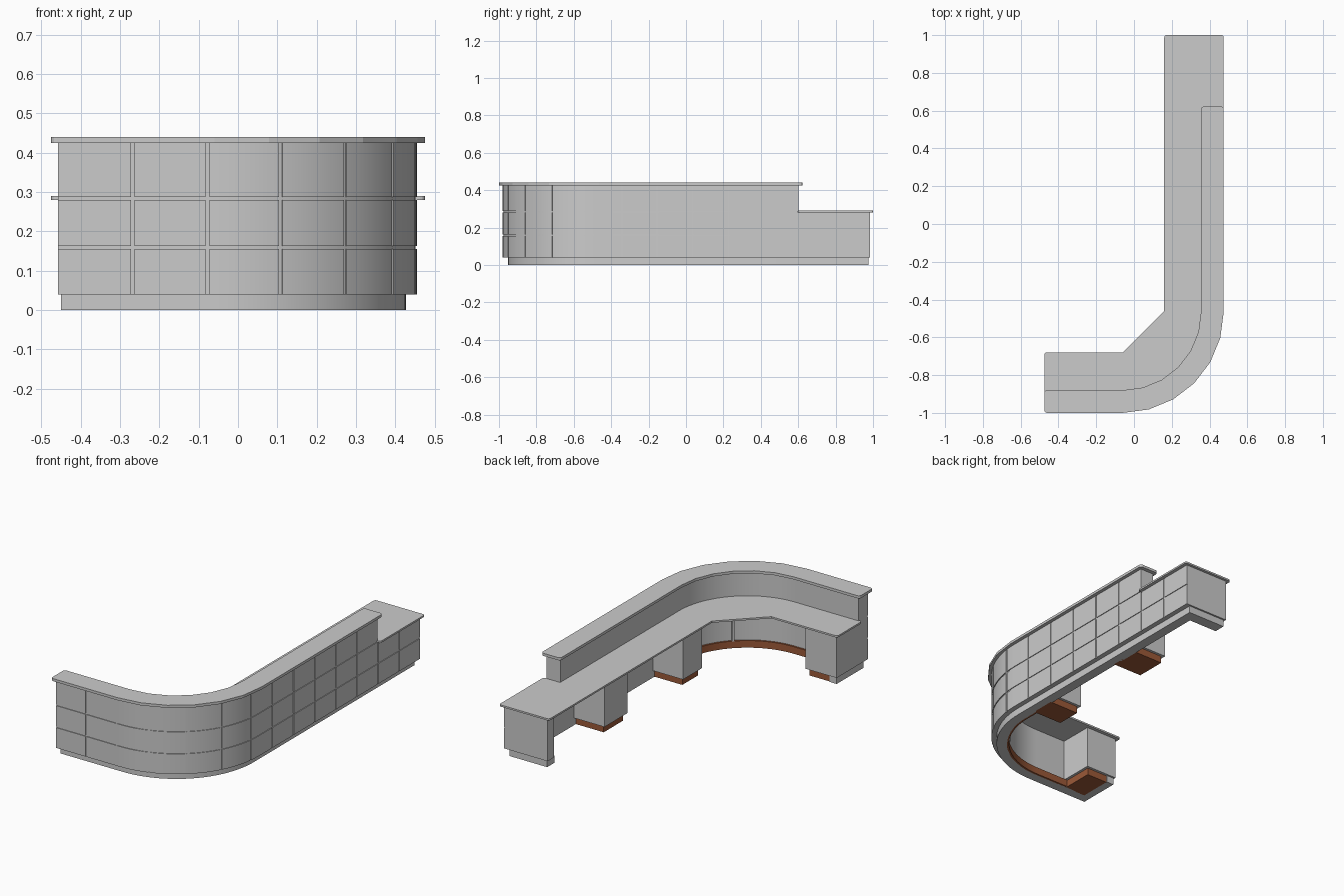
import bpy, bmesh, math

if "Cube" in bpy.data.objects:
    bpy.data.objects.remove(bpy.data.objects["Cube"])

CX, CY = -0.06, -0.465            # centre of the rounded corner
RW = 0.515                        # outer radius of the facing
X0 = -0.457                       # left end of the wall
L1, L2 = CX - X0, RW * math.pi / 2
brown = bpy.data.materials.new("brown_base")
brown.diffuse_color = (0.33, 0.10, 0.04, 1)
brown.use_nodes = True
brown.node_tree.nodes["Principled BSDF"].inputs["Base Color"].default_value = brown.diffuse_color


def path(r, x0, y1, n=24):
    """Line along the front, round the corner and up the side, at offset r."""
    pts = [(x0, CY - r)] if x0 < CX else []
    for i in range(n + 1):
        a = i / n * math.pi / 2
        pts.append((CX + r * math.sin(a), CY - r * math.cos(a)))
    return pts + ([(CX + r, y1)] if y1 > CY else [])


def band(r0, r1, x0, y1, n=24):
    return path(r1, x0, y1, n) + path(r0, x0, y1, n)[::-1]


def rect(x0, x1, y0, y1):
    return [(x0, y0), (x1, y0), (x1, y1), (x0, y1)]


def solid(name, prisms, mat=None, corner=0, smooth=True):
    """Extrude outlines (points, z0, z1) into one object; optionally round square corners."""
    bm = bmesh.new()
    for pts, z0, z1 in prisms:
        f = bm.faces.new([bm.verts.new((x, y, z0)) for x, y in pts])
        ext = bmesh.ops.extrude_face_region(bm, geom=[f])
        top = [v for v in ext["geom"] if isinstance(v, bmesh.types.BMVert)]
        bmesh.ops.translate(bm, verts=top, vec=(0, 0, z1 - z0))
    bmesh.ops.recalc_face_normals(bm, faces=bm.faces)
    if corner:
        es = [e for e in bm.edges
              if abs(e.verts[0].co.z - e.verts[1].co.z) > 1e-4 and e.calc_face_angle_signed() > 1.2]
        bmesh.ops.bevel(bm, geom=es, offset=corner, segments=3, profile=0.5, affect='EDGES')
    me = bpy.data.meshes.new(name)
    bm.to_mesh(me)
    bm.free()
    ob = bpy.data.objects.new(name, me)
    bpy.context.collection.objects.link(ob)
    if mat:
        me.materials.append(mat)
    if smooth:
        bpy.ops.object.select_all(action='DESELECT')
        ob.select_set(True)
        bpy.context.view_layer.objects.active = ob
        bpy.ops.object.shade_smooth_by_angle(angle=math.radians(12))
    return ob


# Wall core: tall run and the low run at the far end
solid("wall_core", [(band(0.43, 0.511, X0, 0.6), 0.04, 0.425),
                    (rect(CX + 0.43, CX + 0.511, 0.6, 0.985), 0.04, 0.28)])

# Facing panels with narrow grooves between them
def along(s, r):
    if s < L1:
        return (X0 + s, CY - r)
    if s < L1 + L2:
        a = (s - L1) / RW
        return (CX + r * math.sin(a), CY - r * math.cos(a))
    return (CX + r, CY + s - L1 - L2)


total = L1 + L2 + 0.985 - CY
step, gap = total / 14, 0.0045
panels = []
for i in range(14):
    a = i * step + (gap if i else 0)
    b = (i + 1) * step - (gap if i < 13 else 0)
    cuts = {a, b} | {k * L2 / 24 + L1 for k in range(25) if a < k * L2 / 24 + L1 < b}
    outline = [along(s, RW) for s in sorted(cuts)] + [along(s, 0.509) for s in sorted(cuts, reverse=True)]
    for z0, z1 in [(0.04, 0.155), (0.163, 0.28), (0.288, 0.425)][:3 if i < 12 else 2]:
        panels.append((outline, z0, z1))
solid("facing_panels", panels)

# High counter
solid("high_counter", [(band(0.415, 0.535, -0.475, 0.622, 6), 0.425, 0.44)], corner=0.015, smooth=False)

# Worktop with a cut inner corner
inner = [(-0.475, -0.68), (CX, -0.68), (0.16, -0.46), (0.16, 1.0), (0.475, 1.0), (0.475, 0.601)]
solid("worktop", [(inner + path(0.435, -0.475, 0.601)[::-1], 0.28, 0.29)], corner=0.012, smooth=False)

# End panels and the grey plinth that runs under wall and ends
solid("end_panels", [(rect(0.18, CX + 0.511, 0.93, 0.985), 0.04, 0.28),
                     (rect(X0, -0.41, CY - 0.51, -0.70), 0.04, 0.28)])
solid("plinth", [(band(0.43, 0.487, -0.45, 0.975), 0, 0.04),
                 (rect(0.19, 0.38, 0.91, 0.975), 0, 0.04),
                 (rect(-0.45, -0.405, -0.90, -0.71), 0, 0.04)])

# Drawer pedestals and their brown bases
peds = [(0.18, 0.38, 0.27, 0.475), (0.18, 0.38, -0.40, -0.23), (-0.415, -0.26, -0.90, -0.70)]
for i, (x0, x1, y0, y1) in enumerate(peds):
    solid(f"pedestal_{i + 1}", [(rect(x0, x1, y0, y1), 0.04, 0.28)])
    t = 0.015
    base = rect(x0 + t, x1, y0 + t, y1 - t) if i < 2 else rect(-0.405, x1 - t, y0, y1 - t)
    solid(f"pedestal_base_{i + 1}", [(base, 0, 0.04)], brown)
solid("corner_base", [(band(0.42, 0.432, -0.27, -0.25), 0, 0.04)], brown)

# Curved bracket under the worktop in the corner
prof = [(0.435, 0.28), (0.29, 0.28), (0.29, 0.265)]
prof += [(0.29 + 0.125 * math.sin(a), 0.14 + 0.125 * math.cos(a)) for a in
         [k * math.pi / 16 for k in range(1, 9)]]
prof += [(0.415, 0.04), (0.435, 0.04)]
br = solid("corner_bracket", [(prof, -0.006, 0.006)])
br.rotation_euler = (math.pi / 2, 0, -math.pi / 4)
br.location = (CX, CY, 0)
